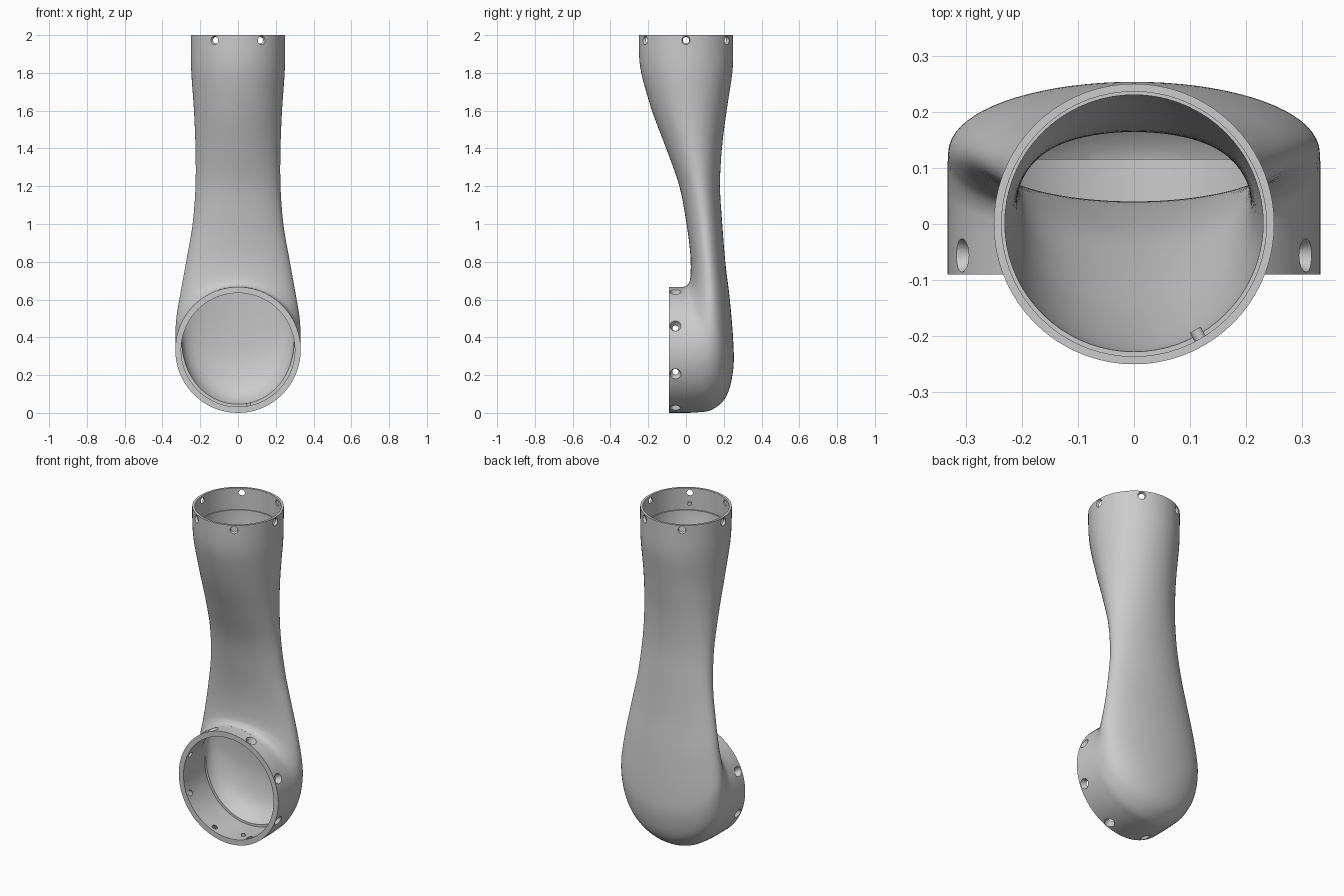
import bpy, bmesh
from math import sin, cos, pi, radians
from mathutils import Vector, Matrix

if "Cube" in bpy.data.objects:
    bpy.data.objects.remove(bpy.data.objects["Cube"])

SEG = 72
# Sections along the elbow: front point (y, z), back point (y, z), half width, wall
STATIONS = [
    (-.25, 2, .25, 2, .25, .019),
    (-.25, 1.93, .25, 1.93, .25, .019),
    (-.237, 1.8, .245, 1.8, .247, .019),
    (-.18, 1.6, .215, 1.6, .233, .018),
    (-.105, 1.4, .19, 1.4, .225, .017),
    (-.035, 1.2, .18, 1.2, .225, .016),
    (.003, 1.0, .192, 1.0, .24, .016),
    (.022, .85, .208, .8, .27, .016),
    (.025, .75, .232, .6, .297, .018),
    (.02, .70, .25, .38, .32, .022),
    (.012, .682, .25, .23, .33, .028),
    (.004, .674, .215, .09, .332, .034),
    (-.004, .67, .14, .018, .332, .036),
    (-.012, .668, .06, .003, .332, .036),
    (-.02, .667, -.02, 0, .332, .036),
    (-.09, .667, -.09, 0, .332, .036),
]


def new_object(name, bm):
    bmesh.ops.recalc_face_normals(bm, faces=bm.faces)
    me = bpy.data.meshes.new(name)
    bm.to_mesh(me)
    bm.free()
    ob = bpy.data.objects.new(name, me)
    bpy.context.collection.objects.link(ob)
    return ob


def refine(rows, n=5):
    """Smooth curve through the stations, straight in the two end collars."""
    out = []
    for i in range(len(rows) - 1):
        if i in (0, len(rows) - 2):
            out.append(rows[i])
            continue
        p = [rows[j] for j in (i - 1, i, i + 1, i + 2)]
        for k in range(n):
            t = k / n
            out.append(tuple(b + .5 * t * (c - a + t * (2*a - 5*b + 4*c - d + t * (3*(b - c) + d - a)))
                             for a, b, c, d in zip(*p)))
    out.append(rows[-1])
    return out


def loft(name, rows, inset):
    bm = bmesh.new()
    loops = []
    for ny, nz, fy, fz, w, wall in rows:
        near, far = Vector((0, ny, nz)), Vector((0, fy, fz))
        mid, half = (near + far) / 2, (far - near) / 2
        t = wall if inset else 0
        half = half.normalized() * (half.length - t)
        loops.append([bm.verts.new(mid + half * cos(2*pi*k/SEG) + Vector(((w - t) * sin(2*pi*k/SEG), 0, 0)))
                      for k in range(SEG)])
    for a, b in zip(loops, loops[1:]):
        for k in range(SEG):
            j = (k + 1) % SEG
            bm.faces.new((a[k], a[j], b[j], b[k]))
    bm.faces.new(loops[0])
    bm.faces.new(loops[-1])
    return new_object(name, bm)


def add_cone(bm, centre, axis, r1, r2, depth, seg=24):
    rot = Vector((0, 0, 1)).rotation_difference(Vector(axis)).to_matrix().to_4x4()
    bmesh.ops.create_cone(bm, cap_ends=True, segments=seg, radius1=r1, radius2=r2,
                          depth=depth, matrix=Matrix.Translation(centre) @ rot)


def cylinder(name, centre, axis, r, depth, seg=SEG):
    bm = bmesh.new()
    add_cone(bm, centre, axis, r, r, depth, seg)
    return new_object(name, bm)


rows = refine(STATIONS)
body = loft("elbow_shell", rows, False)

# Hollow inside, with a slightly wider bore at each opening
cutters = [
    loft("inner_cutter", rows[1:-1], True),
    cylinder("top_bore", (0, 0, 1.985), (0, 0, 1), .236, .23),
    cylinder("front_bore", (0, 0.0075, .3335), (0, 1, 0), .301, .215),
]

# Countersunk screw holes around both collars
bm = bmesh.new()
for k in range(6):
    a = radians(60 * k)
    d = Vector((cos(a), sin(a), 0))
    add_cone(bm, d * .235 + Vector((0, 0, 1.972)), d, .007, .027, .05)
for k in range(8):
    a = radians(22.5 + 45 * k)
    d = Vector((cos(a), 0, sin(a)))
    add_cone(bm, d * .312 + Vector((0, -.056, .3335)), d, .008, .034, .06)
cutters.append(new_object("screw_hole_cutter", bm))

bpy.context.view_layer.objects.active = body
body.select_set(True)
for c in cutters:
    c.hide_render = True
    m = body.modifiers.new(c.name, 'BOOLEAN')
    m.operation, m.solver, m.object = 'DIFFERENCE', 'EXACT', c
    bpy.ops.object.modifier_apply(modifier=m.name)
    bpy.data.objects.remove(c)
bpy.ops.object.shade_smooth_by_angle(angle=radians(32))

# Small locating pins inside each opening
a = radians(-60)
d = Vector((cos(a), sin(a), 0))
cylinder("top_pin", d * .23 + Vector((0, 0, 1.91)), d, .011, .024, 20)
a = radians(-79)
d = Vector((cos(a), 0, sin(a)))
cylinder("front_pin", d * .297 + Vector((0, -.03, .3335)), d, .011, .022, 20)
